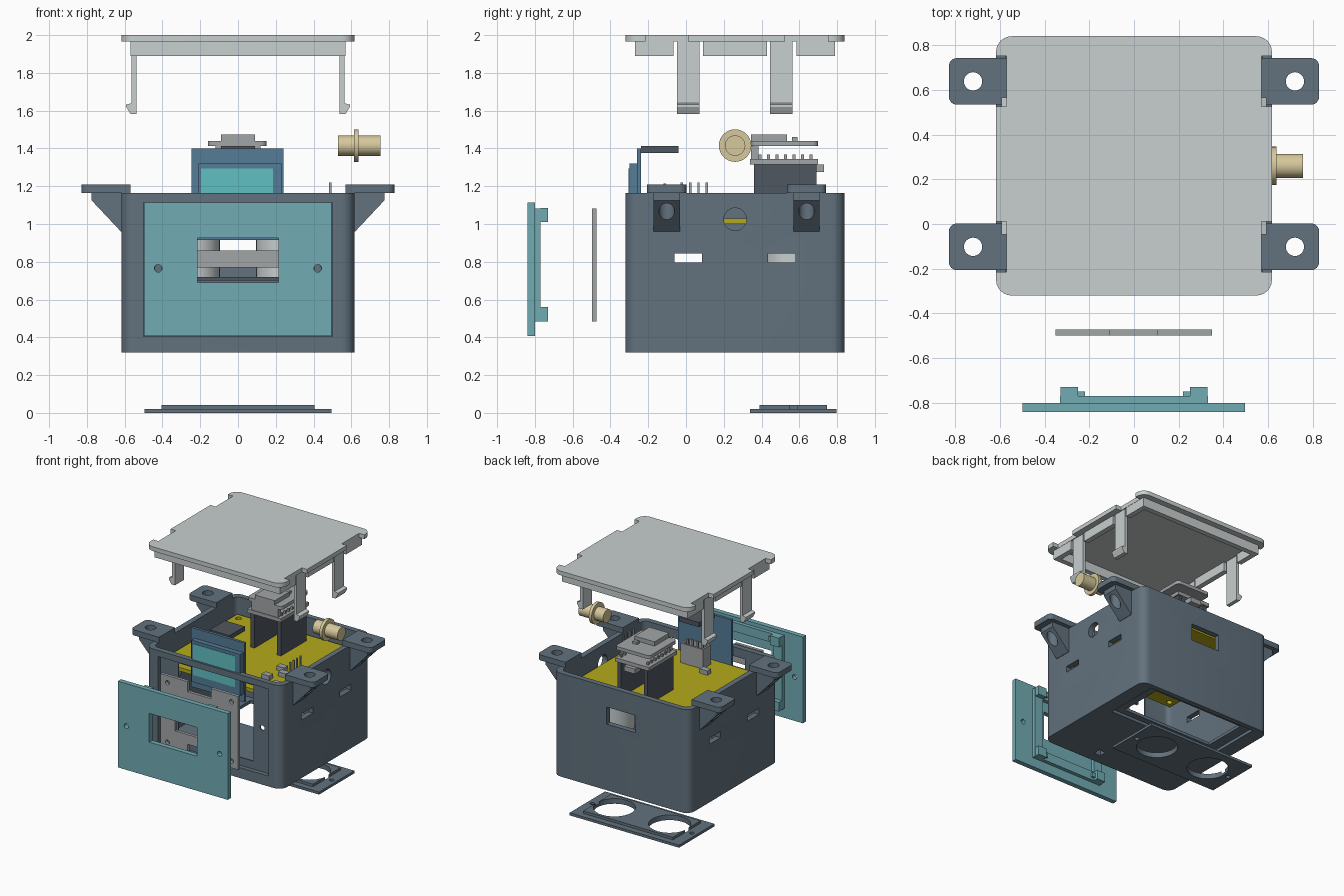
import bpy, bmesh, math
from mathutils import Matrix


def material(name, rgb):
    m = bpy.data.materials.new(name)
    m.diffuse_color = (*rgb, 1)
    return m


SLATE = material("slate", (0.122, 0.168, 0.209))
TEAL = material("teal", (0.165, 0.413, 0.456))
SCREEN = material("screen", (0.12, 0.53, 0.55))
BLUE = material("blue", (0.09, 0.20, 0.31))
YELLOW = material("yellow", (0.46, 0.40, 0.01))
BRASS = material("brass", (0.67, 0.58, 0.33))
DARK = material("dark", (0.08, 0.095, 0.115))
PALE = material("pale", (0.58, 0.62, 0.62))
GREY = material("grey", (0.36, 0.38, 0.39))


def rrect(x0, y0, x1, y1, r=0.07, round_left=True):
    pts = []
    for i, (cx, cy) in enumerate([(x1 - r, y1 - r), (x0 + r, y1 - r), (x0 + r, y0 + r), (x1 - r, y0 + r)]):
        if i in (1, 2) and not round_left:
            pts.append((x0, y1 if i == 1 else y0))
            continue
        for k in range(7):
            a = math.radians(90 * i + 15 * k)
            pts.append((cx + r * math.cos(a), cy + r * math.sin(a)))
    return pts


def circle(cx, cy, r, n=32):
    return [(cx + r * math.cos(2 * math.pi * i / n), cy + r * math.sin(2 * math.pi * i / n)) for i in range(n)]


def prism(name, pts, axis, lo, hi, mat=None):
    place = {"x": lambda a, b, t: (t, a, b), "y": lambda a, b, t: (a, t, b), "z": lambda a, b, t: (a, b, t)}[axis]
    bm = bmesh.new()
    ends = [[bm.verts.new(place(a, b, t)) for a, b in pts] for t in (lo, hi)]
    n = len(pts)
    for ring in ends:
        bm.faces.new(ring)
    for i in range(n):
        j = (i + 1) % n
        bm.faces.new((ends[0][i], ends[0][j], ends[1][j], ends[1][i]))
    bmesh.ops.recalc_face_normals(bm, faces=bm.faces)
    me = bpy.data.meshes.new(name)
    bm.to_mesh(me)
    bm.free()
    if mat:
        me.materials.append(mat)
    ob = bpy.data.objects.new(name, me)
    bpy.context.collection.objects.link(ob)
    return ob


def box(name, x0, x1, y0, y1, z0, z1, mat=None):
    return prism(name, [(x0, y0), (x1, y0), (x1, y1), (x0, y1)], "z", z0, z1, mat)


def cyl(name, axis, a, b, r, lo, hi, mat=None):
    return prism(name, circle(a, b, r), axis, lo, hi, mat)


def boolean(ob, others, op="DIFFERENCE"):
    bpy.context.view_layer.objects.active = ob
    for c in others:
        m = ob.modifiers.new("bool", "BOOLEAN")
        m.operation, m.solver, m.object = op, "EXACT", c
        bpy.ops.object.modifier_apply(modifier=m.name)
        bpy.data.objects.remove(c)
    return ob


def cb(*dims):
    return box("cutter", *dims)


def cc(*args):
    return cyl("cutter", *args)


def mirrored(ob):
    new = ob.copy()
    new.data = ob.data.copy()
    new.data.transform(Matrix.Scale(-1, 4, (1, 0, 0)))
    new.data.flip_normals()
    bpy.context.collection.objects.link(new)
    return new


# Open case with front opening, rear window, latch slots and bottom hatch
case = prism("case", rrect(-0.617, -0.32, 0.617, 0.84), "z", 0.32, 1.165, SLATE)
cuts = [prism("cutter", rrect(-0.572, -0.275, 0.572, 0.795, 0.04), "z", 0.37, 1.3),
        cb(-0.5, 0.5, -0.4, -0.285, 0.405, 1.115),
        cb(-0.34, 0.34, -0.4, -0.2, 0.47, 1.09),
        cb(-0.13, 0.13, 0.7, 0.9, 0.86, 1.0),
        cb(-0.5, 0.5, 0.335, 0.8, 0.2, 0.345),
        cb(-0.415, 0.415, 0.385, 0.755, 0.2, 0.45),
        cb(0.14, 0.2, -0.23, -0.17, 0.2, 0.45),
        cc("x", 0.26, 1.025, 0.06, 0.5, 0.7)]
cuts += [cb(-0.7, 0.7, y, y + 0.145, 0.795, 0.845) for y in (-0.06, 0.435)]
cuts += [cc("y", s * 0.42, 0.765, 0.02, -0.4, -0.2) for s in (-1, 1)]
boolean(case, cuts)

# Mounting ears with sloped gussets
for y in (-0.102, 0.638):
    ear = prism("mounting_ear", rrect(0.57, y - 0.104, 0.828, y + 0.104, 0.035, False), "z", 1.165, 1.21, SLATE)
    gusset = prism("mounting_gusset", [(0.605, 0.96), (0.62, 0.96), (0.775, 1.125), (0.775, 1.165), (0.605, 1.165)],
                   "y", y - 0.07, y + 0.07, SLATE)
    for part in (ear, gusset):
        boolean(part, [cc("z", 0.72, y, 0.041, 0.8, 1.4)])
        mirrored(part)

# Lid with notches, lip and snap latches
lid = prism("lid", rrect(-0.617, -0.32, 0.617, 0.84), "z", 1.965, 2.0, PALE)
boolean(lid, [cb(min(s * 0.57, s * 0.7), max(s * 0.57, s * 0.7), y - 0.113, y + 0.113, 1.9, 2.1)
              for s in (-1, 1) for y in (-0.102, 0.638)])
lip = box("lid_lip", -0.568, 0.568, -0.27, 0.79, 1.89, 1.966, PALE)
boolean(lip, [cb(-0.525, 0.525, -0.227, 0.747, 1.8, 2.1)] +
        [cb(-0.7, 0.7, y, y + 0.155, 1.8, 1.966 + 0.1) for y in (-0.065, 0.43)])
for y in (-0.048, 0.445):
    latch = prism("lid_latch", [(0.538, 1.966), (0.538, 1.583), (0.57, 1.583), (0.592, 1.62), (0.592, 1.632),
                                (0.563, 1.64), (0.563, 1.966)], "y", y, y + 0.12, PALE)
    mirrored(latch)

# Front panel with window, rear frame and corner clips
panel = box("front_panel", -0.498, 0.496, -0.84, -0.80, 0.408, 1.113, TEAL)
boolean(panel, [cb(-0.215, 0.215, -0.9, -0.7, 0.69, 0.925)] +
        [cc("y", s * 0.422, 0.765, 0.02, -0.9, -0.7) for s in (-1, 1)])
frame = box("panel_frame", -0.33, 0.33, -0.80, -0.77, 0.485, 1.083, TEAL)
boolean(frame, [cb(-0.25, 0.25, -0.9, -0.7, 0.56, 1.01)])
for z0, zl in ((0.485, 0.56), (1.01, 0.99)):
    mirrored(box("panel_post", 0.25, 0.328, -0.77, -0.73, z0, z0 + 0.075, TEAL))
    mirrored(box("panel_pin", 0.22, 0.25, -0.772, -0.75, z0 + 0.02, z0 + 0.055, TEAL))
    box("panel_post", 0.25, 0.328, -0.77, -0.73, z0, z0 + 0.075, TEAL)
    box("panel_pin", 0.22, 0.25, -0.772, -0.75, z0 + 0.02, z0 + 0.055, TEAL)

# Thin retaining plate between panel and case
plate = box("retaining_plate", -0.352, 0.35, -0.498, -0.473, 0.483, 1.083, GREY)
boolean(plate, [cb(-0.22, 0.22, -0.6, -0.4, 0.65, 0.77), cb(-0.22, 0.22, -0.6, -0.4, 0.86, 0.93),
                cb(-0.108, 0.103, -0.6, -0.4, 1.0, 1.2), cb(-0.108, 0.103, -0.6, -0.4, 0.4, 0.57)] +
        [cc("y", s * 0.29, z, 0.018, -0.6, -0.4) for s in (-1, 1) for z in (0.54, 1.025)])

# Bottom hatch with two round openings
for name, x, y0, y1, z0, z1 in (("hatch", 0.495, 0.34, 0.797, 0, 0.021), ("hatch_step", 0.405, 0.39, 0.747, 0.021, 0.042)):
    h = box(name, -x, x, y0, y1, z0, z1, SLATE)
    boolean(h, [cc("z", s * 0.25, 0.568, 0.157, -0.1, 0.1) for s in (-1, 1)] +
            [cc("z", s * 0.45, 0.568, 0.018, -0.1, 0.1) for s in (-1, 1)])

# Distance sensor inside the case
box("sensor_board", -0.43, 0.43, 0.38, 0.76, 0.70, 0.72, DARK)
for s in (-1, 1):
    cyl("sensor_can", "z", s * 0.25, 0.568, 0.155, 0.72, 0.95, PALE)

# Main circuit board
board = box("circuit_board", -0.55, 0.55, -0.235, 0.775, 1.0, 1.03, YELLOW)
boolean(board, [cc("z", s * 0.5, y, 0.022, 0.9, 1.1) for s in (-1, 1) for y in (-0.18, 0.72)])

# Display standing behind the front wall
box("display_board", -0.245, 0.24, -0.26, -0.238, 0.915, 1.40, BLUE)
box("display_bezel", -0.21, 0.23, -0.30, -0.26, 0.98, 1.32, BLUE)
box("display_screen", -0.195, 0.185, -0.304, -0.30, 1.04, 1.295, SCREEN)
box("display_header", -0.09, 0.09, -0.238, -0.04, 1.375, 1.412, DARK)

# Header connectors and pins on the board
boolean(box("display_socket", -0.11, 0.09, -0.165, -0.06, 1.03, 1.19, GREY),
        [cb(-0.095, 0.075, -0.15, -0.075, 1.07, 1.3)])
for i in range(4):
    box("socket_pin", -0.08 + i * 0.045, -0.065 + i * 0.045, -0.12, -0.105, 1.03, 1.215, GREY)
    y = -0.022 + i * 0.044
    box("header_base", 0.465, 0.51, y - 0.018, y + 0.018, 1.03, 1.075, GREY)
    box("header_pin", 0.482, 0.494, y - 0.006, y + 0.006, 1.03, 1.22, GREY)
for x, y in ((0.24, -0.04), (0.32, 0.06), (0.38, -0.12), (0.25, 0.14), (-0.2, -0.04)):
    box("small_chip", x, x + 0.07, y, y + 0.05, 1.03, 1.065, GREY)

# Stacked controller module on tall headers
for x in (-0.12, 0.12):
    box("tall_header", x - 0.017, x + 0.017, 0.36, 0.69, 1.03, 1.315, DARK)
    for i in range(7):
        box("module_pin", x - 0.008, x + 0.008, 0.385 + i * 0.045, 0.401 + i * 0.045, 1.345, 1.368, GREY)
box("module_board", -0.155, 0.15, 0.34, 0.70, 1.315, 1.345, GREY)
box("module_port", -0.05, 0.05, 0.66, 0.73, 1.275, 1.315, GREY)
box("module_spacer", -0.12, 0.12, 0.345, 0.385, 1.345, 1.412, GREY)
prism("radio_board", rrect(-0.16, 0.345, 0.152, 0.70, 0.03), "z", 1.412, 1.44, GREY)
box("radio_chip", -0.09, 0.09, 0.345, 0.535, 1.44, 1.475, GREY)
box("radio_button", 0.03, 0.07, 0.56, 0.59, 1.44, 1.46, GREY)

# Coaxial antenna connector
cyl("antenna_barrel", "x", 0.26, 1.415, 0.054, 0.53, 0.755, BRASS)
cyl("antenna_flange", "x", 0.26, 1.415, 0.086, 0.613, 0.638, BRASS)

# Smooth the round walls, keep hard edges
for ob in bpy.context.collection.objects:
    ob.select_set(True)
bpy.context.view_layer.objects.active = case
bpy.ops.object.shade_smooth_by_angle(angle=math.radians(30))
